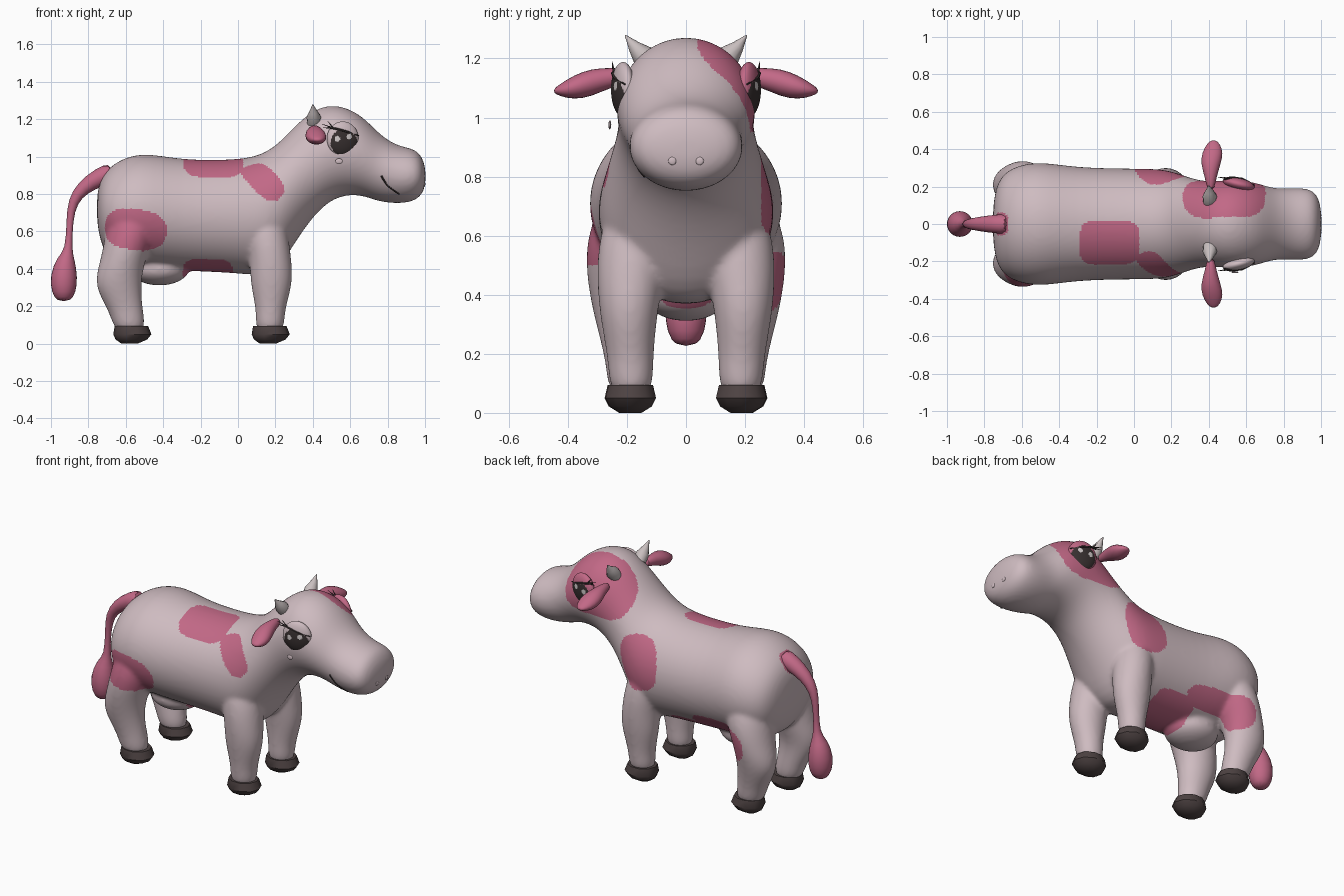
import bpy, bmesh
from math import sin, cos, pi, radians
from mathutils import Vector, Matrix
from mathutils.bvhtree import BVHTree

if "Cube" in bpy.data.objects:
    bpy.data.objects.remove(bpy.data.objects["Cube"])


def material(name, rgb):
    m = bpy.data.materials.new(name)
    m.use_nodes = True
    m.diffuse_color = (*rgb, 1)
    m.node_tree.nodes["Principled BSDF"].inputs["Base Color"].default_value = (*rgb, 1)
    return m


HIDE = material("pale_hide", (0.62, 0.50, 0.53))
PINK = material("pink_patch", (0.54, 0.14, 0.24))
HOOF = material("dark_hoof", (0.075, 0.055, 0.055))
DARK = material("eye_dark", (0.04, 0.03, 0.03))
HORN = material("horn_grey", (0.58, 0.52, 0.52))
GLINT = material("eye_glint", (0.65, 0.6, 0.6))


def loft(bm, rings, sides=16):
    """Skin a list of (centre, u, v) elliptical rings and cap both ends."""
    loops = []
    for c, u, v in rings:
        angles = [2 * pi * i / sides for i in range(sides)]
        loops.append([bm.verts.new(Vector(c) + Vector(u) * cos(a) + Vector(v) * sin(a))
                      for a in angles])
    for a, b in zip(loops, loops[1:]):
        for i in range(sides):
            j = (i + 1) % sides
            bm.faces.new((a[i], a[j], b[j], b[i]))
    bm.faces.new(loops[0])
    bm.faces.new(loops[-1])


def sweep(bm, path, sides=10):
    """Round tube along (x, y, z, radius) points."""
    pts = [Vector(p[:3]) for p in path]
    rings = []
    for i, p in enumerate(path):
        t = (pts[min(i + 1, len(pts) - 1)] - pts[max(i - 1, 0)]).normalized()
        side = Vector((0, 1, 0)) if abs(t.y) < 0.8 else Vector((1, 0, 0))
        u = t.cross(side).normalized()
        rings.append((pts[i], u * p[3], t.cross(u) * p[3]))
    loft(bm, rings, sides)


def finish(name, bm, mats, angle=50, subdiv=0):
    bmesh.ops.recalc_face_normals(bm, faces=bm.faces)
    me = bpy.data.meshes.new(name)
    bm.to_mesh(me)
    bm.free()
    for m in mats:
        me.materials.append(m)
    ob = bpy.data.objects.new(name, me)
    bpy.context.collection.objects.link(ob)
    bpy.ops.object.select_all(action="DESELECT")
    ob.select_set(True)
    bpy.context.view_layer.objects.active = ob
    bpy.ops.object.shade_smooth_by_angle(angle=radians(angle))
    if subdiv:
        mod = ob.modifiers.new("smooth", "SUBSURF")
        mod.levels = mod.render_levels = subdiv
    return ob


# Patches: centre, radii, tilt in the side plane (degrees), squareness
PATCHES = [
    ((-0.13, -0.105, 0.98), (0.16, 0.125, 0.12), 0, 4),
    ((0.13, -0.26, 0.88), (0.14, 0.13, 0.07), 45, 3),
    ((-0.55, -0.3, 0.61), (0.168, 0.2, 0.11), 8, 2.5),
    ((-0.4, 0.32, 0.44), (0.22, 0.15, 0.11), 0, 3),
    ((-0.16, 0.1, 0.4), (0.14, 0.32, 0.07), 0, 4),
    ((0.14, 0.28, 0.765), (0.13, 0.125, 0.165), 15, 2.5),
    ((0.48, 0.21, 1.14), (0.225, 0.185, 0.19), 0, 3.5),
    ((-0.74, 0, 0.93), (0.07, 0.065, 0.09), 0, 3),
]


def is_pink(p):
    for c, r, tilt, power in PATCHES:
        d = p - Vector(c)
        t = radians(tilt)
        d = Vector((d.x * cos(t) - d.z * sin(t), d.y, d.x * sin(t) + d.z * cos(t)))
        if sum(abs(d[i] / r[i]) ** power for i in range(3)) < 1:
            return True
    return False


# Body: torso, neck and head as sections (top x, top z, bottom x, bottom z, half width)
SECTIONS = [
    (-0.755, 0.76, -0.755, 0.66, 0.07), (-0.745, 0.87, -0.735, 0.53, 0.21),
    (-0.68, 0.965, -0.68, 0.43, 0.3), (-0.52, 1.035, -0.52, 0.40, 0.345),
    (-0.32, 0.985, -0.32, 0.385, 0.305), (0, 0.985, 0, 0.375, 0.3),
    (0.13, 1.015, 0.19, 0.345, 0.3), (0.22, 1.075, 0.3, 0.53, 0.265),
    (0.32, 1.185, 0.4, 0.675, 0.23), (0.42, 1.265, 0.5, 0.77, 0.235),
    (0.53, 1.285, 0.6, 0.795, 0.24), (0.66, 1.23, 0.68, 0.785, 0.22),
    (0.76, 1.115, 0.74, 0.76, 0.19), (0.86, 1.055, 0.84, 0.745, 0.195),
    (0.95, 1.045, 0.94, 0.755, 0.195), (0.99, 0.99, 0.99, 0.80, 0.145),
    (1.003, 0.93, 1.003, 0.86, 0.05)]
bm = bmesh.new()
loft(bm, [(((tx + bx) / 2, 0, (tz + bz) / 2), (0, w, 0), ((tx - bx) / 2, 0, (tz - bz) / 2))
          for tx, tz, bx, bz, w in SECTIONS], 20)

# Legs: (x, y, z, x radius, y radius)
REAR = [(-0.575, 0.19, 0.05, 0.088, 0.078), (-0.595, 0.19, 0.17, 0.09, 0.08),
        (-0.65, 0.215, 0.31, 0.13, 0.095), (-0.615, 0.205, 0.45, 0.12, 0.135),
        (-0.57, 0.19, 0.6, 0.14, 0.155), (-0.55, 0.15, 0.76, 0.12, 0.12)]
FRONT = [(0.17, 0.185, 0.05, 0.085, 0.078), (0.173, 0.187, 0.17, 0.073, 0.076),
         (0.18, 0.195, 0.32, 0.118, 0.098), (0.175, 0.19, 0.45, 0.113, 0.115),
         (0.15, 0.175, 0.6, 0.12, 0.125), (0.13, 0.14, 0.74, 0.09, 0.1)]
for leg in (REAR, FRONT):
    for s in (1, -1):
        loft(bm, [((x, s * y, z), (rx, 0, 0), (0, ry, 0)) for x, y, z, rx, ry in leg])
# Udder
bmesh.ops.create_uvsphere(bm, u_segments=16, v_segments=10, radius=1,
                          matrix=Matrix.Translation((-0.42, 0, 0.4)) @ Matrix.Diagonal((0.165, 0.15, 0.09, 1)))
raw = finish("body_form", bm, [HIDE])
mod = raw.modifiers.new("round", "SUBSURF")
mod.levels = 2
mod = raw.modifiers.new("fuse", "REMESH")
mod.mode, mod.voxel_size = "VOXEL", 0.011
mod = raw.modifiers.new("soften", "SMOOTH")
mod.factor, mod.iterations = 0.5, 12
fused = bpy.data.meshes.new_from_object(raw.evaluated_get(bpy.context.evaluated_depsgraph_get()))
bpy.data.objects.remove(raw)
bm = bmesh.new()
bm.from_mesh(fused)
for f in bm.faces:
    f.material_index = int(is_pink(f.calc_center_median()))
skin = BVHTree.FromBMesh(bm)
finish("body", bm, [HIDE, PINK], 80)

# Tail with tuft
bm = bmesh.new()
sweep(bm, [(-0.66, 0, 0.92, 0.06), (-0.74, 0, 0.89, 0.052), (-0.83, 0, 0.835, 0.04),
           (-0.885, 0, 0.76, 0.028), (-0.9, 0, 0.66, 0.018), (-0.905, 0, 0.5, 0.017),
           (-0.92, 0, 0.455, 0.05), (-0.932, 0, 0.36, 0.078), (-0.932, 0, 0.27, 0.068),
           (-0.93, 0, 0.225, 0.035)], 12)
finish("tail", bm, [PINK], 80, 1)

for s, side in ((1, "left"), (-1, "right")):
    # Hooves
    for x, y, end in ((0.17, 0.187, "front"), (-0.57, 0.19, "rear")):
        bm = bmesh.new()
        loft(bm, [((x + dx, s * y, z), (r * 1.13, 0, 0), (0, r, 0)) for z, r, dx in
                  ((0, 0.038, -0.01), (0.022, 0.075, 0), (0.05, 0.09, 0.005), (0.095, 0.079, 0))], 10)
        finish(f"{side}_{end}_hoof", bm, [HOOF], 40)

    # Ears
    bm = bmesh.new()
    loft(bm, [((x, s * y, z), (rx, 0, 0), (0, 0, rz)) for x, y, z, rx, rz in (
        (0.41, 0.18, 1.14, 0.02, 0.025), (0.41, 0.25, 1.137, 0.032, 0.033),
        (0.41, 0.32, 1.118, 0.055, 0.05), (0.42, 0.38, 1.102, 0.06, 0.043),
        (0.425, 0.43, 1.092, 0.036, 0.02), (0.425, 0.448, 1.09, 0.012, 0.006))], 12)
    finish(f"{side}_ear", bm, [PINK], 80, 1)

    # Horns
    bm = bmesh.new()
    sweep(bm, [(0.405, s * 0.12, 1.18, 0.036), (0.405, s * 0.148, 1.212, 0.038),
               (0.403, s * 0.175, 1.24, 0.022), (0.4, s * 0.206, 1.279, 0.002)], 12)
    finish(f"{side}_horn", bm, [HORN], 60)

    # Eyes: lid, iris and glints chosen by position on the shallow lens
    bm = bmesh.new()
    turn = Matrix.Rotation(radians(-14 * s), 4, "Z") @ Matrix.Rotation(pi / 2, 4, "X")
    bmesh.ops.create_uvsphere(bm, u_segments=48, v_segments=36, radius=1,
                              matrix=Matrix.Translation((0.56, s * 0.213, 1.095)) @ turn
                              @ Matrix.Diagonal((0.087, 0.093, 0.036, 1)))
    for f in bm.faces:
        p = f.calc_center_median()
        dx, dz = p.x - 0.567, p.z - 1.075
        if dx * dx + dz * dz < 0.072 ** 2 and dz < 0.06 - 0.25 * dx:
            glint = min((dx + 0.035) ** 2 + (dz - 0.02) ** 2, (dx - 0.028) ** 2 + (dz - 0.032) ** 2)
            f.material_index = 3 if glint < 0.014 ** 2 else 2
        else:
            f.material_index = int(is_pink(p))
    finish(f"{side}_eye", bm, [HIDE, PINK, DARK, GLINT], 80)

    # Lashes
    bm = bmesh.new()
    sweep(bm, [(0.48, s * 0.237, 1.155, 0.004), (0.52, s * 0.248, 1.15, 0.006),
               (0.58, s * 0.242, 1.134, 0.006), (0.645, s * 0.207, 1.112, 0.003)], 6)
    for dx, dz in ((-0.06, 0.02), (-0.055, 0), (-0.03, 0.035)):
        sweep(bm, [(0.51, s * 0.243, 1.152, 0.005), (0.51 + dx, s * 0.25, 1.154 + dz, 0.001)], 5)
    finish(f"{side}_lashes", bm, [DARK])

    # Nostrils
    bm = bmesh.new()
    spot = skin.find_nearest(Vector((1.02, s * 0.048, 0.85)))[0]
    bmesh.ops.create_uvsphere(bm, u_segments=12, v_segments=8, radius=0.014,
                              matrix=Matrix.Translation(spot) @ Matrix.Diagonal((0.3, 1, 1, 1)))
    finish(f"{side}_nostril", bm, [HIDE], 80)

# Mouth line on one cheek
bm = bmesh.new()
line = [(0.765, -0.22, 0.89), (0.775, -0.22, 0.86), (0.795, -0.2, 0.825), (0.825, -0.19, 0.795), (0.86, -0.16, 0.775)]
sweep(bm, [(*skin.find_nearest(Vector(p))[0], 0.005) for p in line], 6)
finish("mouth_line", bm, [DARK])

# Small drop under one eye
bm = bmesh.new()
bmesh.ops.create_uvsphere(bm, u_segments=12, v_segments=8, radius=0.02,
                          matrix=Matrix.Translation((0.54, -0.258, 0.975)) @ Matrix.Diagonal((1, 0.25, 0.75, 1)))
finish("drop", bm, [HIDE], 80)
